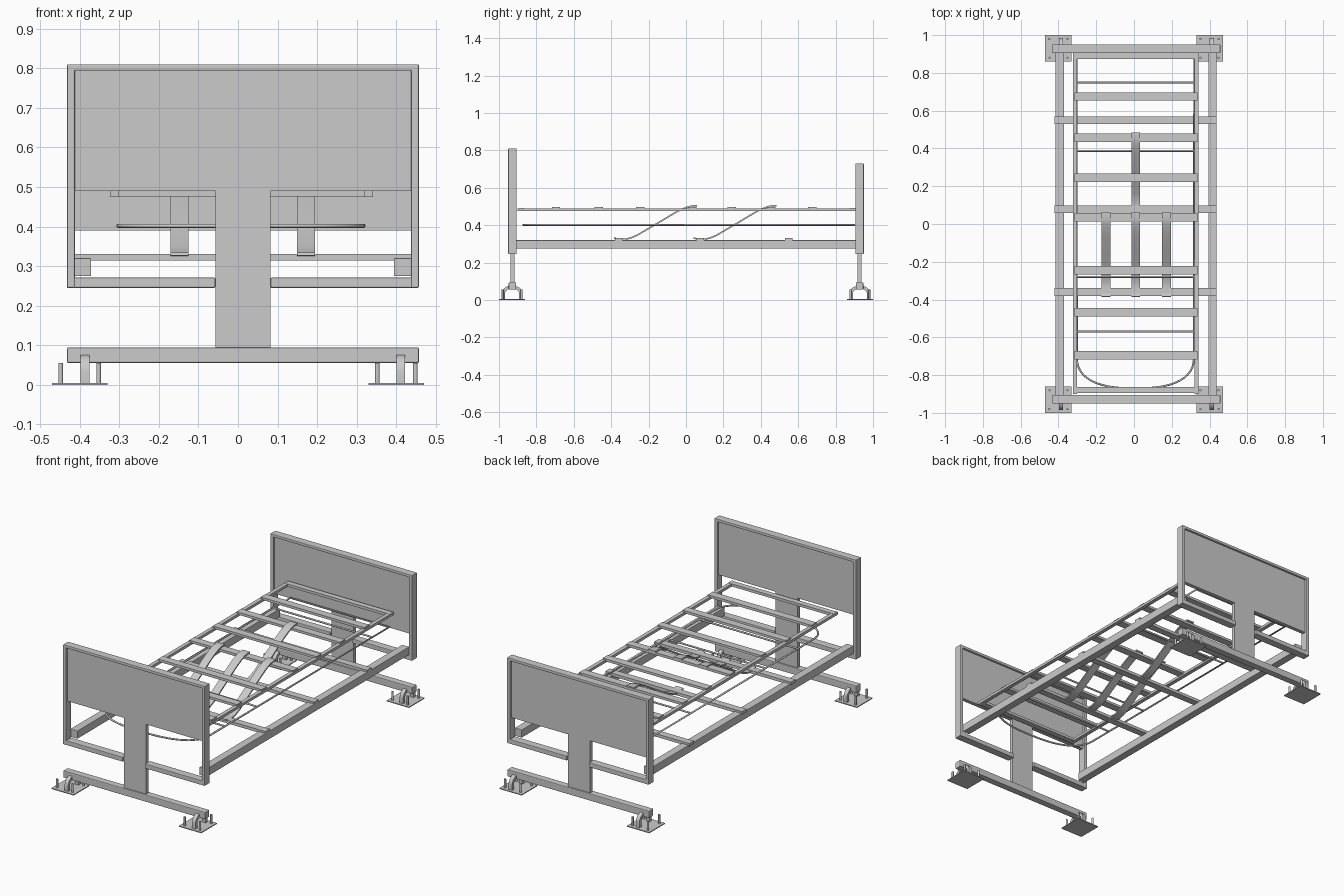
import bpy, math
from mathutils import Vector

if "Cube" in bpy.data.objects:
    bpy.data.objects.remove(bpy.data.objects["Cube"])

CX = 0.0125  # centre line of the bed frame


def box(name, x0, x1, y0, y1, z0, z1, bevel=0.0):
    bpy.ops.mesh.primitive_cube_add(size=1, location=((x0+x1)/2, (y0+y1)/2, (z0+z1)/2))
    o = bpy.context.object
    o.name = name
    o.scale = (x1-x0, y1-y0, z1-z0)
    bpy.ops.object.transform_apply(location=False, rotation=False, scale=True)
    if bevel:
        m = o.modifiers.new("bevel", 'BEVEL')
        m.width, m.segments = bevel, 2
    return o


def wire(name, pts, r, cyclic=False):
    cu = bpy.data.curves.new(name, 'CURVE')
    cu.dimensions = '3D'
    cu.bevel_depth, cu.bevel_resolution, cu.use_fill_caps = r, 2, True
    s = cu.splines.new('POLY')
    s.points.add(len(pts)-1)
    for p, c in zip(s.points, pts):
        p.co = (*c, 1)
    s.use_cyclic_u = cyclic
    o = bpy.data.objects.new(name, cu)
    bpy.context.collection.objects.link(o)
    return o


def strip(name, path, x, width, thick):
    # flat bar following a path in the yz plane
    path = [Vector(p) for p in path]
    upper, lower = [], []
    for i, p in enumerate(path):
        t = (path[min(i+1, len(path)-1)] - path[max(i-1, 0)]).normalized()
        n = Vector((-t.y, t.x)) * thick/2
        upper.append(p+n)
        lower.append(p-n)
    verts, faces, k = [], [], len(path)
    for side in (-width/2, width/2):
        verts += [(x+side, p.x, p.y) for p in upper + lower]
    for i in range(k-1):
        a, b, c, d = i, i+1, k+i+1, k+i
        e = 2*k
        faces += [(a, d, c, b), (a+e, b+e, c+e, d+e), (a, b, b+e, a+e), (d, d+e, c+e, c)]
    for i, f in ((0, 0), (k-1, 1)):
        q = (i, i+2*k, i+3*k, i+k)
        faces.append(q[::-1] if f else q)
    me = bpy.data.meshes.new(name)
    me.from_pydata(verts, [], faces)
    me.update()
    o = bpy.data.objects.new(name, me)
    bpy.context.collection.objects.link(o)
    bpy.context.view_layer.objects.active = o
    for ob in bpy.context.selected_objects:
        ob.select_set(False)
    o.select_set(True)
    bpy.ops.object.shade_smooth_by_angle()
    return o


# End boards, posts, base beams and floor plates
for end, s, top, low in (("front", -1, 0.81, 0.49), ("back", 1, 0.73, 0.39)):
    yc = s*0.928
    ya, yb = yc-0.0225, yc+0.0225
    box(end+"_board_left_tube", -0.432, -0.412, ya, yb, 0.245, top, 0.003)
    box(end+"_board_right_tube", 0.437, 0.457, ya, yb, 0.245, top, 0.003)
    box(end+"_board_top_tube", -0.432, 0.457, ya, yb, top-0.016, top, 0.003)
    box(end+"_board_bottom_tube_left", -0.415, -0.057, ya, yb, 0.245, 0.271, 0.003)
    box(end+"_board_bottom_tube_right", 0.082, 0.44, ya, yb, 0.245, 0.271, 0.003)
    box(end+"_panel", -0.414, 0.439, yc-0.011, yc+0.011, low, top-0.014)
    box(end+"_post", -0.057, 0.082, yc-0.011, yc+0.011, 0.09, low)
    box(end+"_base_beam", -0.432, 0.457, yc-0.02, yc+0.02, 0.055, 0.095, 0.004)
    for side, t in (("left", -1), ("right", 1)):
        n = end+"_"+side
        px, py = t*0.40, s*0.93
        box(n+"_floor_plate", px-0.07, px+0.07, py-0.07, py+0.07, 0, 0.005)
        for i in (-1, 1):
            for j in (-1, 1):
                wire(n+"_plate_bolt", [(px+i*0.048, py+j*0.05, 0.004),
                                       (px+i*0.048, py+j*0.05, 0.055)], 0.006)
        arch = [(py-0.046, 0.004)]
        arch += [(py-0.046*math.cos(a*math.pi/12), 0.035+0.035*math.sin(a*math.pi/12)) for a in range(13)]
        arch += [(py+0.046, 0.004)]
        strip(n+"_clamp_arch", arch, CX+t*0.399, 0.022, 0.017)

# Lower chassis: side rails and cross bars
for side, x in (("left", -0.393), ("right", 0.416)):
    box(side+"_side_rail", x-0.022, x+0.022, -0.908, 0.908, 0.275, 0.32, 0.002)
for y in (-0.36, 0.077, 0.55):
    box("chassis_cross_bar", -0.42, 0.438, y-0.02, y+0.02, 0.314, 0.331)

# Upper mattress frame with slats
for side, x in (("left", -0.312), ("right", 0.33)):
    box(side+"_mattress_rail", x-0.011, x+0.011, -0.9, 0.905, 0.475, 0.49)
for end, y in (("front", -0.88), ("back", 0.89)):
    box(end+"_mattress_rail", -0.322, 0.341, y-0.016, y+0.016, 0.476, 0.491)
for y in (-0.695, -0.467, -0.245, 0.035, 0.245, 0.457, 0.675):
    box("mattress_slat", -0.315, 0.335, y-0.022, y+0.022, 0.484, 0.498)

# Thin wire frame with a rounded front end
wz, rx, ry = 0.402, 0.31, 0.17
loop = [(CX-0.005-rx, 0.9, wz)]
for i in range(25):
    a = math.pi*i/24
    c = math.cos(a)
    loop.append((CX-0.005-rx*math.copysign(abs(c)**0.8, c), -0.70-ry*math.sin(a)**0.8 if 0 < i < 24 else -0.70, wz))
loop.append((CX-0.005+rx, 0.9, wz))
wire("wire_frame", loop, 0.005, True)
for y in (-0.57, -0.28, 0.387, 0.75):
    wire("wire_cross_rod", [(-0.303, y, wz), (0.318, y, wz)], 0.005)

# S-shaped support straps
s_path = [(-0.385, 0.331), (-0.355, 0.325), (-0.325, 0.325), (-0.295, 0.332), (-0.26, 0.347),
          (-0.16, 0.406), (-0.06, 0.466), (-0.02, 0.486), (0.01, 0.498), (0.035, 0.503), (0.06, 0.503)]
for x in (-0.148, 0.01, 0.172):
    strip("support_strap", s_path, x, 0.046, 0.008)
strip("rear_support_strap", [(y+0.425, z) for y, z in s_path], 0.01, 0.046, 0.008)
